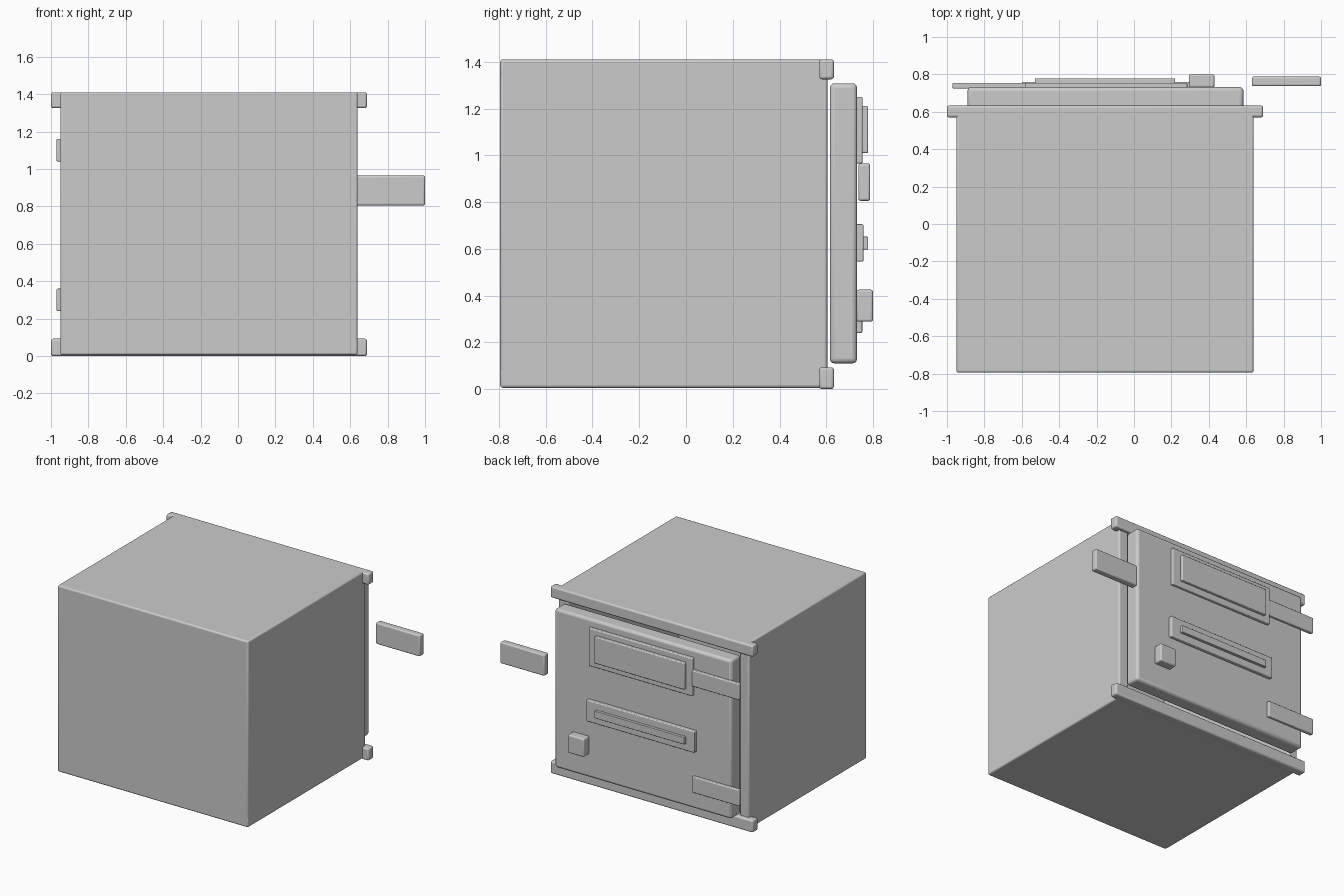
import bpy

if "Cube" in bpy.data.objects:
    bpy.data.objects.remove(bpy.data.objects["Cube"])


def box(name, x, y, z, bevel=0.008):
    """Bevelled box from (min, max) ranges on each axis."""
    bpy.ops.mesh.primitive_cube_add(
        size=1, location=[(r[0] + r[1]) / 2 for r in (x, y, z)])
    ob = bpy.context.object
    ob.name = name
    ob.scale = [r[1] - r[0] for r in (x, y, z)]
    bpy.ops.object.transform_apply(location=False, rotation=False, scale=True)
    mod = ob.modifiers.new("bevel", "BEVEL")
    mod.width = bevel
    mod.segments = 3
    bpy.ops.object.shade_smooth_by_angle()
    return ob


# Hollow cabinet made of overlapping panels
L, R, F, B, T = -0.95, 0.64, -0.795, 0.605, 1.41
box("bottom_panel", (L, R), (F, B), (0.005, 0.09), 0.012)
box("top_panel", (L, R), (F, B), (1.325, T), 0.012)
box("left_wall", (L, L + 0.08), (F, B), (0.005, T), 0.012)
box("right_wall", (R - 0.08, R), (F, B), (0.005, T), 0.012)
box("rear_wall", (L, R), (F, F + 0.08), (0.005, T), 0.012)

# Frame rails above and below the door
for name, z in (("lower_rail", (0, 0.093)), ("upper_rail", (1.325, T))):
    box(name, (-1.0, 0.69), (0.57, 0.633), z, 0.012)

# Door
box("door", (-0.89, 0.585), (0.615, 0.732), (0.11, 1.308), 0.02)

# Hinge straps
for name, z in (("lower_hinge", (0.24, 0.36)), ("upper_hinge", (1.04, 1.16))):
    box(name, (-0.97, -0.575), (0.724, 0.754), z, 0.006)

# Window with raised pane, and slot below it
box("window_frame", (-0.58, 0.285), (0.72, 0.755), (0.965, 1.25), 0.006)
box("window_pane", (-0.53, 0.22), (0.74, 0.779), (1.01, 1.21), 0.006)
box("slot_frame", (-0.6, 0.3), (0.72, 0.759), (0.545, 0.705), 0.006)
box("slot_bar", (-0.53, 0.22), (0.74, 0.779), (0.597, 0.652), 0.004)

# Knob and detached latch handle
box("knob", (0.293, 0.43), (0.73, 0.8), (0.288, 0.425), 0.01)
box("latch_handle", (0.63, 1.0), (0.737, 0.788), (0.805, 0.965), 0.01)
